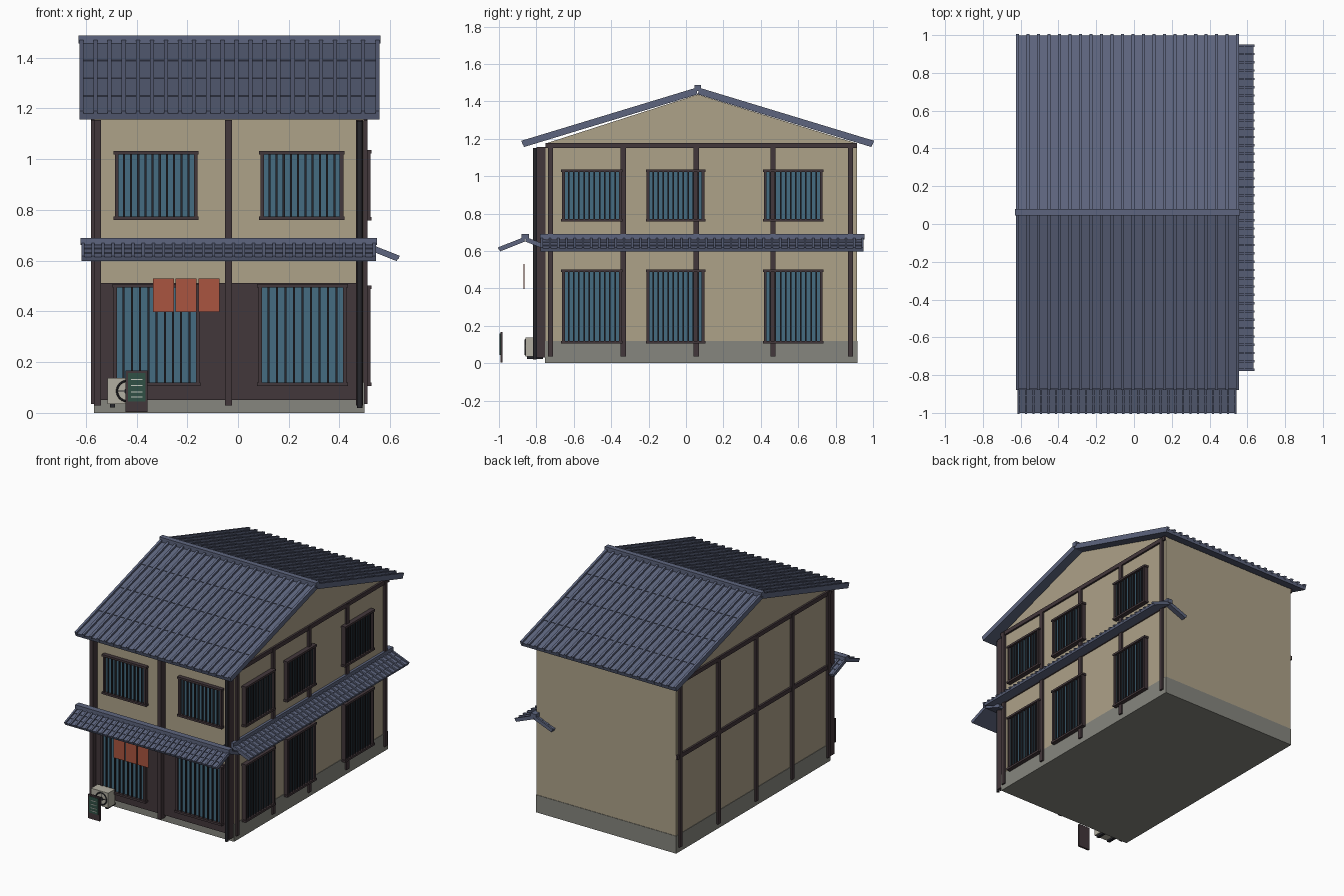
import bpy, bmesh, math
from mathutils import Matrix, Vector

if "Cube" in bpy.data.objects:
    bpy.data.objects.remove(bpy.data.objects["Cube"])

COLORS = {
    "plaster": (0.42, 0.36, 0.25), "tile": (0.11, 0.13, 0.21), "wood": (0.055, 0.038, 0.043),
    "glass": (0.06, 0.15, 0.22), "stone": (0.24, 0.24, 0.21), "cloth": (0.40, 0.09, 0.05),
    "board": (0.03, 0.08, 0.06), "metal": (0.45, 0.43, 0.36), "dark": (0.02, 0.02, 0.025),
    "chalk": (0.55, 0.58, 0.52)}
MATS = {}
for key, c in COLORS.items():
    MATS[key] = bpy.data.materials.new(key)
    MATS[key].diffuse_color = (*c, 1)


def finish(name, bm, mat):
    bmesh.ops.recalc_face_normals(bm, faces=bm.faces)
    me = bpy.data.meshes.new(name)
    bm.to_mesh(me)
    bm.free()
    me.materials.append(MATS[mat])
    ob = bpy.data.objects.new(name, me)
    bpy.context.collection.objects.link(ob)
    return ob


def add_box(bm, x0, x1, y0, y1, z0, z1, mtx=Matrix()):
    c = Vector(((x0 + x1) / 2, (y0 + y1) / 2, (z0 + z1) / 2))
    s = Matrix.Diagonal((abs(x1 - x0), abs(y1 - y0), abs(z1 - z0), 1))
    bmesh.ops.create_cube(bm, size=1, matrix=mtx @ Matrix.Translation(c) @ s)


def boxes(name, mat, items):
    bm = bmesh.new()
    for it in items:
        add_box(bm, *it)
    return finish(name, bm, mat)


def add_prism(bm, pts, u0, u1, fn):
    # extrude a closed profile along u; fn maps (u, a, b) to a point
    a = [bm.verts.new(fn(u0, *p)) for p in pts]
    b = [bm.verts.new(fn(u1, *p)) for p in pts]
    bm.faces.new(a)
    bm.faces.new(b[::-1])
    for i in range(len(pts)):
        j = (i + 1) % len(pts)
        bm.faces.new((a[i], a[j], b[j], b[i]))


def tiled_roof(name, along, u0, u1, ridge, run, z_ridge, rise, thick, rows, ribs, rib_w, rib_h, cap):
    # two stepped slopes with ribs running down, closed by a ridge cap
    slope, rib = bmesh.new(), bmesh.new()
    ang, length = math.atan2(rise, run), math.hypot(run, rise)
    u = Vector((1, 0, 0)) if along == "x" else Vector((0, 1, 0))
    for side in (-1, 1):
        out = (Vector((0, 1, 0)) if along == "x" else Vector((1, 0, 0))) * side
        v = out * math.cos(ang) - Vector((0, 0, math.sin(ang)))
        w = out * math.sin(ang) + Vector((0, 0, math.cos(ang)))
        o = (Vector((0, ridge, z_ridge)) if along == "x" else Vector((ridge, 0, z_ridge)))
        m = Matrix((u, v, w)).transposed().to_4x4()
        m.translation = o
        pts = [(0, 0)]
        for i in range(rows):
            pts += [(length * i / rows, thick - 0.004), (length * (i + 1) / rows, thick)]
        pts.append((length, 0))
        add_prism(slope, pts, u0, u1, lambda p, a, b: m @ Vector((p, a, b)))
        for i in range(ribs):
            p = u0 + rib_w / 2 + (u1 - u0 - rib_w) * i / (ribs - 1)
            add_box(rib, p - rib_w / 2, p + rib_w / 2, 0, length + 0.003, thick * 0.6, thick + rib_h, m)
    finish(name + "_slopes", slope, "tile")
    finish(name + "_ribs", rib, "tile")
    r0, r1, z0, z1 = ridge - cap[0], ridge + cap[0], cap[1], cap[2]
    e = 0.004
    boxes(name + "_ridge_cap", "tile", [(u0 - e, u1 + e, r0, r1, z0, z1) if along == "x"
                                        else (r0, r1, u0 - e, u1 + e, z0, z1)])


def window(name, side, u0, u1, z0, z1, face, bars):
    # side "front" faces -y, "right" faces +x; face is the wall surface
    def b(a0, a1, c0, c1, d0, d1):
        if side == "front":
            return (a0, a1, face - d1, face - d0, c0, c1)
        return (face + d0, face + d1, a0, a1, c0, c1)
    t, e = 0.014, 0.005
    boxes(name + "_glass", "glass", [b(u0 + t / 2, u1 - t / 2, z0 + t / 2, z1 - t / 2, -0.005, 0.01)])
    parts = [b(u0, u0 + t, z0, z1, -0.005, 0.024), b(u1 - t, u1, z0, z1, -0.005, 0.024)]
    parts += [b(u0 - e, u1 + e, z, z + t, -0.005, 0.028) for z in (z0, z1 - t)]
    boxes(name + "_frame", "wood", parts)
    step = (u1 - u0 - t) / (bars + 1)
    mid = [u0 + t / 2 + step * (i + 1) for i in range(bars)]
    boxes(name + "_bars", "dark", [b(p - 0.004, p + 0.004, z0 + t / 2, z1 - t / 2, 0.005, 0.02) for p in mid])


# walls with gable ends, and stone base
X0, X1, Y0, Y1, RY = -0.565, 0.495, -0.75, 0.915, 0.0625
bm = bmesh.new()
add_prism(bm, [(Y0, 0.01), (Y1, 0.01), (Y1, 1.175), (RY, 1.437), (Y0, 1.175)], X0, X1,
          lambda u, a, b: Vector((u, a, b)))
finish("walls", bm, "plaster")
boxes("stone_base", "stone", [(X0 - 0.003, X1 + 0.003, Y0 - 0.004, Y1 + 0.003, 0, 0.12)])

# main roof and the two small canopies
tiled_roof("main_roof", "x", -0.625, 0.557, RY, 0.929, 1.438, 0.282, 0.025, 4, 22, 0.016, 0.011,
           (0.018, 1.455, 1.487))
tiled_roof("front_canopy", "x", -0.617, 0.543, -0.86, 0.134, 0.651, 0.053, 0.017, 3, 30, 0.012, 0.007,
           (0.02, 0.662, 0.69))
tiled_roof("side_canopy", "y", -0.777, 0.95, 0.492, 0.134, 0.651, 0.053, 0.017, 3, 40, 0.012, 0.007,
           (0.02, 0.662, 0.69))

# timber framing on both long sides
for name, a, b in (("right", X1 - 0.01, X1 + 0.015), ("left", X0 - 0.015, X0 + 0.01)):
    boxes(name + "_posts", "wood",
          [(a, b, y - 0.014, y + 0.014, 0.035, 1.17) for y in (-0.725, -0.335, 0.055, 0.465, 0.88)])
    boxes(name + "_beams", "wood",
          [(a + 0.002, b - 0.002, Y0, Y1, z, z + 0.028) for z in (0.645, 1.15)])

# front posts and dark lower panel
boxes("front_posts", "wood", [(x, x + 0.028, -0.80, Y0 + 0.01, 0.03, 1.155) for x in (-0.568, -0.052, 0.465)])
boxes("front_panel", "wood", [(-0.545, 0.47, -0.768, Y0 + 0.01, 0.05, 0.512)])

# front windows
for i, (a, b) in enumerate(((-0.485, -0.16), (0.088, 0.415))):
    window(f"front_upper_window_{i}", "front", a, b, 0.76, 1.032, Y0, 10)
for i, (a, b) in enumerate(((-0.49, -0.152), (0.08, 0.428))):
    window(f"front_lower_window_{i}", "front", a, b, 0.105, 0.508, -0.768, 9)

# side windows on both floors
for i, (a, b) in enumerate(((-0.662, -0.345), (-0.21, 0.098), (0.417, 0.73))):
    window(f"side_upper_window_{i}", "right", a, b, 0.758, 1.036, X1 + 0.004, 10)
    window(f"side_lower_window_{i}", "right", a, b, 0.105, 0.502, X1 + 0.004, 10)

# hanging cloth curtain
boxes("door_curtain", "cloth", [(x, x + 0.083, -0.868, -0.864, 0.398, 0.53) for x in (-0.336, -0.246, -0.156)])


# corner downpipe
def cylinder(name, mat, loc, r, depth, rot=(0, 0, 0), n=12):
    bpy.ops.mesh.primitive_cylinder_add(vertices=n, radius=r, depth=depth, location=loc, rotation=rot)
    ob = bpy.context.object
    ob.name = name
    ob.data.materials.append(MATS[mat])
    bpy.ops.object.shade_smooth_by_angle()
    return ob


cylinder("downpipe", "dark", (0.48, -0.808, 0.585), 0.01, 1.13)

# air conditioner with fan grille
boxes("air_conditioner", "metal", [(-0.515, -0.385, -0.858, -0.785, 0.035, 0.137)])
boxes("air_conditioner_feet", "dark",
      [(x, x + 0.02, -0.85, -0.765, 0.022, 0.036) for x in (-0.505, -0.415)])
bpy.ops.mesh.primitive_torus_add(location=(-0.437, -0.859, 0.086), rotation=(math.pi / 2, 0, 0),
                                 major_radius=0.04, minor_radius=0.004, major_segments=24, minor_segments=6)
ring = bpy.context.object
ring.name = "fan_ring"
ring.data.materials.append(MATS["dark"])
cylinder("fan_hub", "dark", (-0.437, -0.859, 0.086), 0.012, 0.008, (math.pi / 2, 0, 0))
boxes("fan_grille", "dark", [(-0.475, -0.399, -0.861, -0.857, 0.084, 0.088),
                             (-0.439, -0.435, -0.861, -0.857, 0.048, 0.124)])

# standing menu board with plain chalk strokes
boxes("menu_board_frame", "wood", [(-0.443, -0.356, -0.993, -0.98, 0.003, 0.167)])
boxes("menu_board_face", "board", [(-0.434, -0.365, -0.996, -0.99, 0.045, 0.158)])
boxes("menu_board_strokes", "chalk",
      [(-0.422, -0.422 + w, -0.998, -0.995, z, z + 0.004)
       for z, w in ((0.13, 0.045), (0.105, 0.045), (0.08, 0.045), (0.06, 0.045))])

for m in bpy.data.materials:
    if m.users and not m.is_grease_pencil:
        m.use_nodes = True
        m.node_tree.nodes["Principled BSDF"].inputs["Base Color"].default_value = m.diffuse_color
